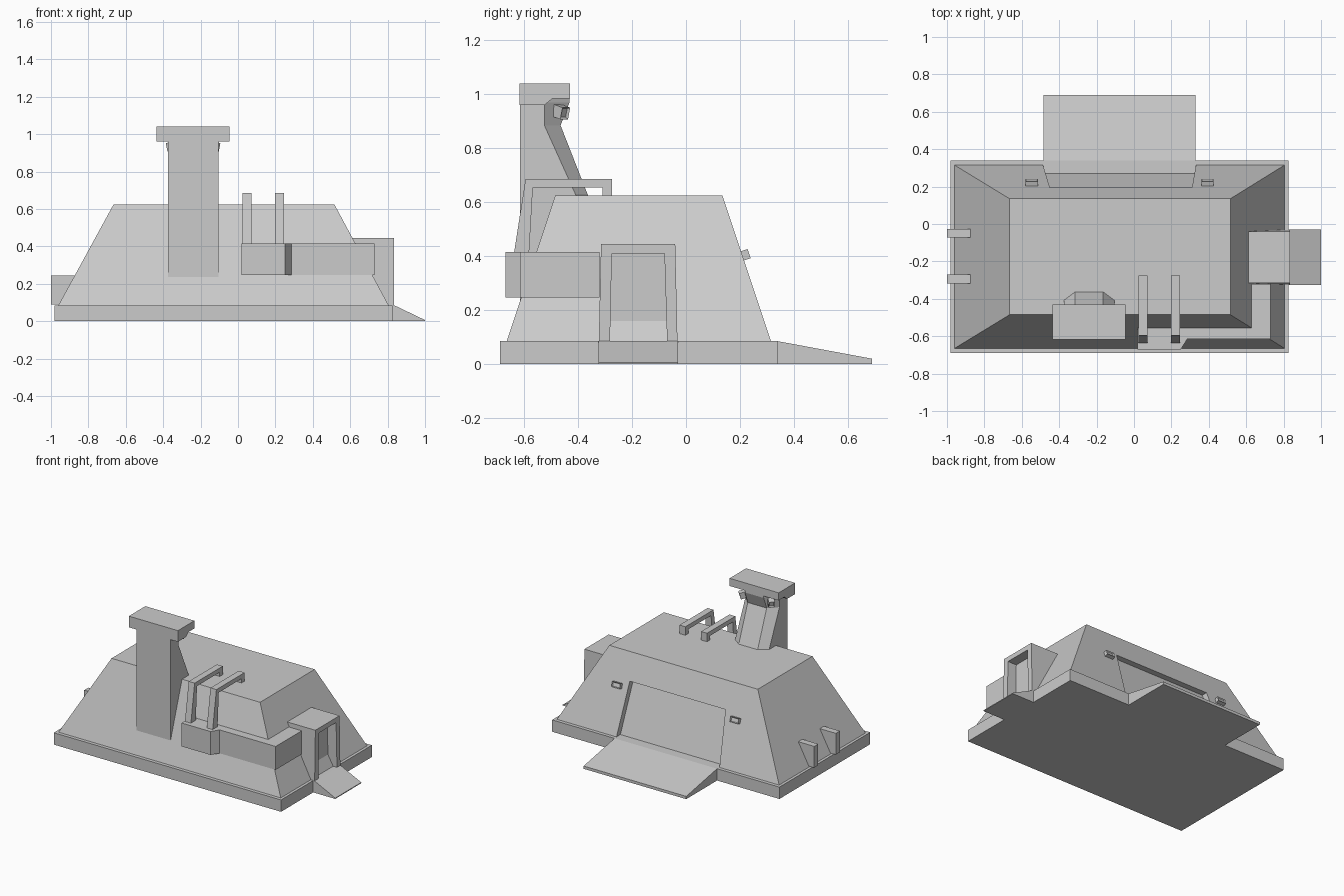
import bpy, bmesh
from math import radians, atan
from mathutils import Matrix, Vector

if "Cube" in bpy.data.objects:
    bpy.data.objects.remove(bpy.data.objects["Cube"])


def loft(name, rings):
    """Closed solid through rings of equal point count."""
    bm = bmesh.new()
    vs = [[bm.verts.new(p) for p in r] for r in rings]
    n = len(vs[0])
    bm.faces.new(vs[0])
    bm.faces.new(vs[-1])
    for a, b in zip(vs, vs[1:]):
        for i in range(n):
            j = (i + 1) % n
            bm.faces.new((a[i], a[j], b[j], b[i]))
    bmesh.ops.recalc_face_normals(bm, faces=bm.faces)
    return finish(name, bm)


def finish(name, bm):
    me = bpy.data.meshes.new(name)
    bm.to_mesh(me)
    bm.free()
    ob = bpy.data.objects.new(name, me)
    bpy.context.collection.objects.link(ob)
    return ob


def rect(x0, x1, y0, y1, z):
    return [(x0, y0, z), (x1, y0, z), (x1, y1, z), (x0, y1, z)]


def prism_x(name, profile, x0, x1):
    return loft(name, [[(x, y, z) for y, z in profile] for x in (x0, x1)])


def prism_y(name, profile, y0, y1):
    return loft(name, [[(x, y, z) for x, z in profile] for y in (y0, y1)])


def cut(ob, cutter):
    cutter.hide_render = True
    m = ob.modifiers.new("opening", 'BOOLEAN')
    m.operation = 'DIFFERENCE'
    m.solver = 'EXACT'
    m.object = cutter
    bpy.context.view_layer.objects.active = ob
    bpy.ops.object.modifier_apply(modifier=m.name)
    bpy.data.objects.remove(cutter)


def lamp(name, loc, size, rz, rx):
    """Small box whose local +y face is a recessed lens."""
    bm = bmesh.new()
    bmesh.ops.create_cube(bm, size=1)
    bmesh.ops.scale(bm, vec=size, verts=bm.verts)
    bm.normal_update()
    lens = [f for f in bm.faces if f.normal.y > 0.9]
    bmesh.ops.inset_region(bm, faces=lens, thickness=size[2] * 0.2, depth=0)
    bmesh.ops.translate(bm, vec=(0, -0.008, 0), verts=lens[0].verts)
    ob = finish(name, bm)
    ob.matrix_world = (Matrix.Translation(Vector(loc)) @ Matrix.Rotation(rz, 4, 'Z')
                       @ Matrix.Rotation(rx, 4, 'X'))


# Base plate and sloped bunker body with recessed rear gate
loft("base_plate", [rect(-.98, .825, -.69, .34, z) for z in (0, .085)])
body = loft("bunker_body", [rect(-.96, .805, -.665, .315, .085),
                            rect(-.665, .515, -.485, .135, .625)])
cut(body, loft("gate_cutter", [rect(-.487, .332, .272, .42, .08),
                               rect(-.45, .31, .152, .30, .445)]))

# Ramps
prism_x("rear_ramp", [(.34, 0), (.69, 0), (.69, .02), (.34, .085)], -.485, .33)
prism_y("side_ramp", [(.825, 0), (1, 0), (1, .006), (.835, .085), (.825, .085)], -.325, -.03)

# Side doorway with recess
door = loft("side_doorway", [rect(.6, .835, -.325, -.03, .01),
                             rect(.6, .835, -.315, -.04, .445)])
cut(door, loft("door_cutter", [rect(.765, .9, -.282, -.07, .085),
                               rect(.765, .9, -.275, -.08, .41)]))

# Wrap-around storage box on the front right corner
foot = [(.02, -.67), (.25, -.67), (.285, -.615), (.73, -.615), (.73, -.32),
        (.6, -.32), (.6, -.52), (.02, -.52)]
loft("corner_box", [[(x, y, z) for x, y in foot] for z in (.247, .415)])

# Bent pipes from the box to the roof
pipe = [(-.638, .41), (-.582, .41), (-.568, .655), (-.31, .655), (-.31, .62),
        (-.275, .62), (-.275, .686), (-.595, .686)]
for i, x in enumerate((.025, .198)):
    prism_x(f"pipe_{i + 1}", pipe, x, x + .047)

# Watch tower: flat front, narrowed back, leaning neck and flared head
rings = []
for z, side, rear in ((.235, -.235, -.21), (.63, -.41, -.365), (.885, -.525, -.465),
                      (.97, -.525, -.432), (.985, -.525, -.432)):
    rings.append([(-.375, -.615, z), (-.105, -.615, z), (-.105, side, z),
                  (-.165, rear, z), (-.315, rear, z), (-.375, side, z)])
loft("tower", rings)
prism_x("tower_cap", [(-.617, .96), (-.525, .96), (-.495, .985), (-.43, .985),
                      (-.43, 1.04), (-.617, 1.04)], -.435, -.045)
for s, n in ((-1, "left"), (1, "right")):
    lamp(f"tower_lamp_{n}", (-.24 + s * .112, -.463, .935), (.04, .045, .045),
         radians(-45 * s), radians(-15))

# Rear gate lamps lying on the sloped wall
for x, n in ((-.547, "left"), (.393, "right")):
    lamp(f"gate_lamp_{n}", (x, .22, .405), (.065, .03, .036), 0, atan(.18 / .54))

# Left wall fins
for i, y in enumerate((-.317, -.072)):
    prism_y(f"fin_{i + 1}", [(-1, .09), (-.93, .09), (-.85, .243), (-1, .243)], y, y + .046)
